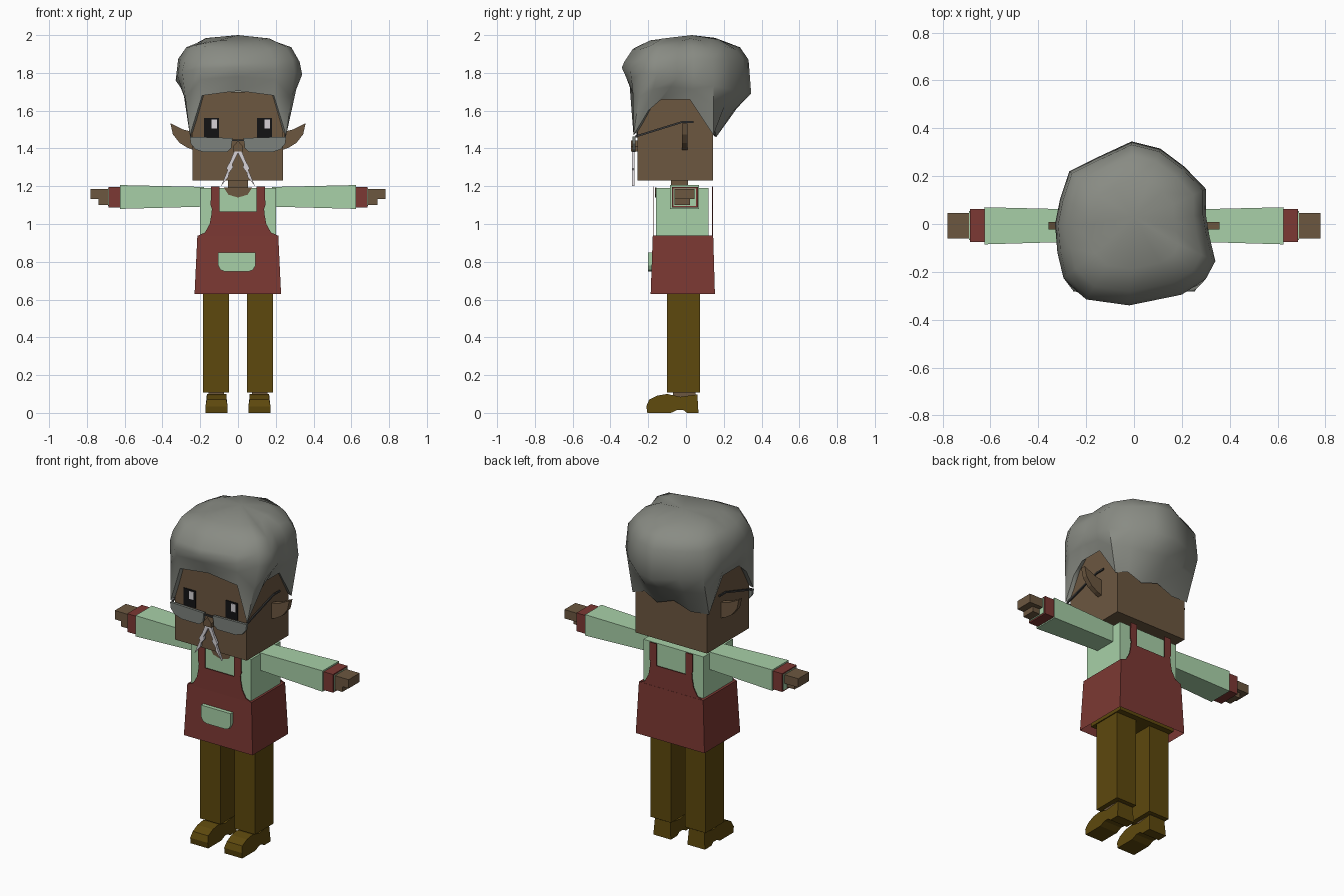
import bpy, bmesh, random
from mathutils import Vector

random.seed(4)
default_cube = bpy.data.objects.get("Cube")
if default_cube:
    bpy.data.objects.remove(default_cube)


def material(name, red, green, blue):
    mat = bpy.data.materials.new(name)
    mat.use_nodes = True
    mat.diffuse_color = (red, green, blue, 1)
    shader = mat.node_tree.nodes["Principled BSDF"]
    shader.inputs["Base Color"].default_value = (red, green, blue, 1)
    shader.inputs["Roughness"].default_value = 0.9
    return mat


skin = material("brown skin", .15, .095, .051)
mint = material("mint cloth", .39, .63, .39)
red = material("dark red cloth", .2, .04, .033)
olive = material("olive brown cloth", .11, .065, .004)
grey = material("grey hair", .25, .26, .23)
lens_grey = material("lens grey", .2, .22, .2)
white = material("pale whiskers", .68, .65, .68)
black = material("black", .006, .006, .007)
dark = material("dark metal", .045, .045, .045)


def finish(name, bm, mat):
    bmesh.ops.recalc_face_normals(bm, faces=bm.faces[:])
    mesh = bpy.data.meshes.new(name)
    bm.to_mesh(mesh)
    bm.free()
    mesh.materials.append(mat)
    obj = bpy.data.objects.new(name, mesh)
    bpy.context.collection.objects.link(obj)
    return obj


def box(name, mat, x, y, z, edit=None, open_bottom=False):
    """Box from three (low, high) ranges; edit may move each corner."""
    bm = bmesh.new()
    bmesh.ops.create_cube(bm, size=1)
    for v in bm.verts:
        v.co = Vector([r[c > 0] for r, c in zip((x, y, z), v.co)])
        if edit:
            edit(v.co)
    if open_bottom:
        bm.faces.ensure_lookup_table()
        low = min(bm.faces, key=lambda f: f.calc_center_median().z)
        bmesh.ops.delete(bm, geom=[low], context='FACES_ONLY')
    return finish(name, bm, mat)


def prism(name, mat, outline, low, high, axis="y"):
    """Outline in (x, z) pushed along y, or in (y, z) pushed along x."""
    bm = bmesh.new()

    def ring(depth):
        if axis == "y":
            return [bm.verts.new((a, depth, b)) for a, b in outline]
        return [bm.verts.new((depth, a, b)) for a, b in outline]

    first, last = ring(low), ring(high)
    bm.faces.new(first)
    bm.faces.new(last)
    for i in range(len(outline)):
        j = (i + 1) % len(outline)
        bm.faces.new((first[i], first[j], last[j], last[i]))
    return finish(name, bm, mat)


def flip(outline, side):
    return [(side * x, z) for x, z in outline]


def span(side, low, high):
    return tuple(sorted((side * low, side * high)))


# Head, neck and body
box("head", skin, (-.24, .238), (-.257, .143), (1.23, 1.7))
box("neck", skin, (-.052, .052), (-.08, .01), (1.15, 1.24))
box("torso", mint, (-.2, .2), (-.16, .12), (.8, 1.19))
prism("neckline", skin, [(-.075, 1.192), (-.05, 1.155), (0, 1.14), (.05, 1.155), (.075, 1.192)], -.164, -.155)
box("hips", olive, (-.19, .19), (-.14, .11), (.645, .9))


# Apron: flared skirt, bibs with straps on both faces, and a pocket
def narrow_top(co):
    if co.z > .9:
        co.x *= .935
        co.y *= .94


box("apron_skirt", red, (-.23, .228), (-.187, .153), (.63, .94), narrow_top, True)
half_bib = [(.213, .938), (.175, .955), (.15, 1.0), (.138, 1.066)]
bib = half_bib + [(-x, z) for x, z in reversed(half_bib)]
for label, y in (("front", -.176), ("back", .138)):
    prism(label + "_bib", red, bib, y, y + .005)
    for word, side in (("left", 1), ("right", -1)):
        strap = [(.098, 1.06), (.14, 1.06), (.115, 1.08), (.145, 1.1), (.142, 1.198), (.098, 1.198)]
        strap[2] = (.138, 1.08)
        prism(f"{word}_{label}_strap", red, flip(strap, side), y, y + .005)
pocket = [(-.105, .85), (.092, .85), (.092, .78), (.08, .757), (.055, .748),
          (-.068, .748), (-.093, .757), (-.105, .78)]
prism("pocket", mint, pocket, -.202, -.17)

# Limbs, ears and eyewear, repeated on each side
shoe = [(-.205, 0), (-.21, .035), (-.195, .07), (-.15, .092), (-.1, .1), (-.03, .085),
        (.06, .098), (.066, 0), (.005, 0), (-.015, .016), (-.045, .016), (-.08, 0)]
ear = [(.23, 1.485), (.29, 1.5), (.358, 1.533), (.345, 1.475), (.31, 1.43), (.27, 1.405), (.23, 1.39)]
lens = [(.03, 1.455), (.255, 1.462), (.25, 1.425), (.225, 1.395), (.18, 1.38), (.06, 1.38), (.036, 1.4)]
whisker = [(0, 1.41), (.022, 1.38), (.04, 1.335), (.062, 1.295), (.055, 1.285), (.09, 1.2),
           (.05, 1.25), (.048, 1.27), (.025, 1.3), (.03, 1.315), (0, 1.375)]
temple = [(-.27, 1.457), (-.02, 1.535), (.04, 1.535), (.04, 1.545), (-.02, 1.545), (-.27, 1.468)]


def narrow_shoulder(co):
    if abs(co.x) < .3:
        co.y = co.y * .85
        co.z += .012 if co.z < 1.1 else -.01


def narrow_shoe(obj):
    middle = sum(v.co.x for v in obj.data.vertices) / len(obj.data.vertices)
    for v in obj.data.vertices:
        if v.co.z > .06:
            v.co.x = middle + (v.co.x - middle) * .88


for word, side in (("left", 1), ("right", -1)):
    box(word + "_sleeve", mint, span(side, .18, .624), (-.085, .07), (1.08, 1.206), narrow_shoulder)
    box(word + "_cuff", red, span(side, .62, .686), (-.075, .063), (1.087, 1.197))
    box(word + "_cuff_lining", mint, span(side, .65, .689), (-.066, .054), (1.095, 1.189))
    box(word + "_hand", skin, span(side, .67, .78), (-.06, .045), (1.132, 1.185))
    box(word + "_thumb", skin, span(side, .67, .738), (-.06, .02), (1.1, 1.135))
    box(word + "_leg", olive, span(side, .047, .184), (-.1, .075), (.107, .7))
    narrow_shoe(prism(word + "_shoe", olive, shoe, *span(side, .055, .172), axis="x"))
    box(word + "_ankle", skin, span(side, .075, .155), (-.07, .05), (.07, .115))
    prism(word + "_ear", skin, flip(ear, side), -.022, .008)
    prism(word + "_lens", lens_grey, flip(lens, side), -.283, -.268)
    prism(word + "_temple", dark, temple, *span(side, .246, .254), axis="x")
    prism(word + "_whisker", white, flip(whisker, side), -.285, -.272)
    # Eyes keep their highlights on the same side
    centre = side * .14
    box(word + "_eye", black, (centre - .039, centre + .039), (-.262, -.254), (1.457, 1.56))
    box(word + "_eye_glint", white, (centre, centre + .03), (-.265, -.26), (1.505, 1.552))
box("bridge", dark, (-.035, .035), (-.28, -.27), (1.44, 1.448))
prism("nose", skin, [(-.026, 1.385), (.026, 1.385), (.026, 1.41), (0, 1.442), (-.026, 1.41)], -.292, -.25)

# Hair: each row is the widest point (x, y) and the hem point (x, y, z)
locks = [
    (-.02, -.34, 0, -.285, 1.705), (.2, -.295, .19, -.28, 1.68),
    (.3, -.23, .255, -.278, 1.47), (.34, -.155, .262, -.2, 1.6),
    (.315, -.05, .262, -.13, 1.66), (.3, .04, .262, .02, 1.66),
    (.3, .147, .255, .145, 1.47), (.21, .24, .17, .152, 1.5),
    (.11, .315, .08, .16, 1.46), (-.01, .345, -.03, .16, 1.5),
    (-.15, .28, -.14, .155, 1.46), (-.27, .22, -.255, .145, 1.47),
    (-.31, .1, -.262, .02, 1.66), (-.33, 0, -.262, -.13, 1.66),
    (-.32, -.12, -.262, -.2, 1.6), (-.295, -.225, -.255, -.278, 1.47),
    (-.2, -.315, -.19, -.28, 1.68)]
bm = bmesh.new()
columns = []
for wide_x, wide_y, hem_x, hem_y, hem_z in locks:
    hem = Vector((hem_x, hem_y, hem_z))
    wide = Vector((wide_x, wide_y, 1.76 - .2 * wide_y))
    points = [Vector((hem_x * .9, hem_y * .88, hem_z + .03)), hem, hem.lerp(wide, .6), wide]
    for scale, height in ((.96, 1.865), (.83, 1.935), (.55, 1.975)):
        bump = random.uniform(-.012, .012)
        points.append(Vector((wide_x * scale, wide_y * scale, height + bump)))
    columns.append([bm.verts.new(p) for p in points])
crown = bm.verts.new((0, .03, 2))
for i, column in enumerate(columns):
    following = columns[(i + 1) % len(columns)]
    for k in range(len(column) - 1):
        bm.faces.new((column[k], following[k], following[k + 1], column[k + 1]))
    bm.faces.new((column[-1], following[-1], crown))
hair = finish("hair", bm, grey)
bpy.ops.object.select_all(action='DESELECT')
hair.select_set(True)
bpy.context.view_layer.objects.active = hair
bpy.ops.object.shade_smooth_by_angle(angle=.8)
